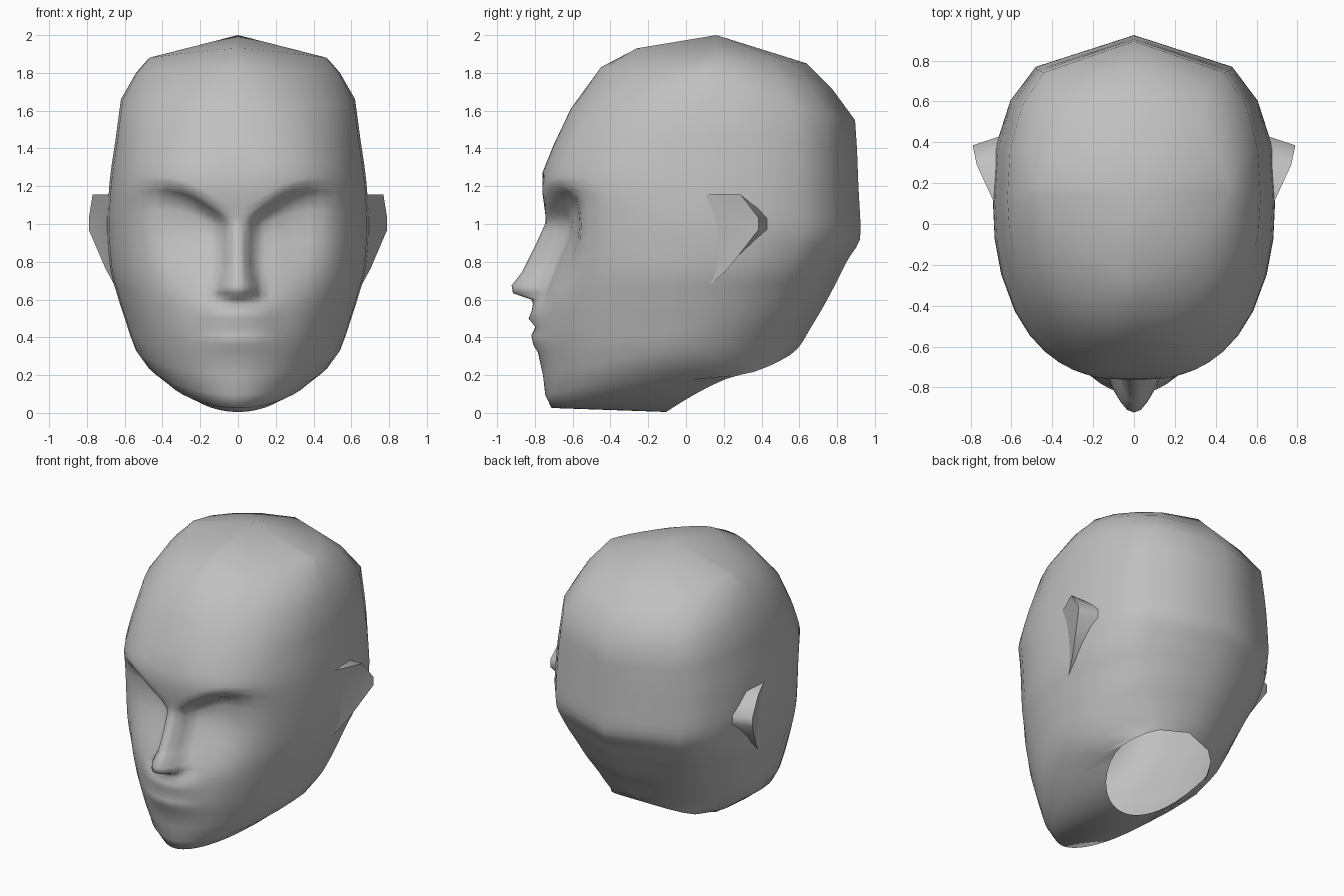
import bpy
import bmesh

cube = bpy.data.objects.get("Cube")
if cube:
    bpy.data.objects.remove(cube, do_unlink=True)

grey = bpy.data.materials.new("clay grey")
grey.use_nodes = True
GREY = (0.53, 0.53, 0.53, 1.0)
grey.diffuse_color = GREY
grey.node_tree.nodes["Principled BSDF"].inputs["Base Color"].default_value = GREY


def slope(rows, i, c):
    """Overshoot-free slope of column c at row i."""
    def secant(k):
        return (rows[k + 1][c] - rows[k][c]) / (rows[k + 1][0] - rows[k][0])
    if i == 0:
        return secant(0)
    if i == len(rows) - 1:
        return secant(i - 1)
    a, b = secant(i - 1), secant(i)
    return 2 * a * b / (a + b) if a * b > 0 else 0


def table(rows, key, smooth=False):
    """Look up key in rows sorted by falling first value."""
    if key >= rows[0][0]:
        return rows[0]
    if key <= rows[-1][0]:
        return rows[-1]
    i = next(k for k in range(len(rows) - 1) if key >= rows[k + 1][0])
    a, b = rows[i], rows[i + 1]
    d = b[0] - a[0]
    f = (key - a[0]) / d
    if not smooth:
        return tuple(p + (q - p) * f for p, q in zip(a, b))
    h = f * f * (3 - 2 * f)
    return tuple(
        p + (q - p) * h + d * f * (1 - f) * ((1 - f) * slope(rows, i, c)
                                             - f * slope(rows, i + 1, c))
        for c, (p, q) in enumerate(zip(a, b)))


def step(lo, hi, v):
    t = min(1.0, max(0.0, (v - lo) / (hi - lo)))
    return t * t * (3 - 2 * t)


# Skull rings: front z, front y, side z, side x, side y, back z, back y,
# roundness of the front half, roundness of the back half
RINGS = [
    (1.93, -0.26, 1.88, 0.47, 0.17, 1.85, 0.64, 1.3, 1.6),
    (1.83, -0.45, 1.80, 0.54, 0.15, 1.72, 0.77, 1.8, 2.2),
    (1.61, -0.61, 1.66, 0.62, 0.13, 1.55, 0.895, 2.2, 2.5),
    (1.42, -0.70, 1.45, 0.648, 0.13, 1.40, 0.905, 2.4, 2.5),
    (1.23, -0.765, 1.22, 0.68, 0.14, 1.22, 0.912, 2.45, 2.45),
    (1.00, -0.742, 1.00, 0.693, 0.15, 0.95, 0.925, 2.4, 2.4),
    (0.75, -0.755, 0.77, 0.678, 0.13, 0.80, 0.85, 2.3, 2.3),
    (0.58, -0.775, 0.62, 0.638, 0.09, 0.67, 0.785, 2.15, 2.15),
    (0.40, -0.790, 0.47, 0.59, 0.06, 0.55, 0.72, 2.0, 2.05),
    (0.20, -0.757, 0.33, 0.54, 0.03, 0.45, 0.66, 1.9, 1.9),
    (0.095, -0.745, 0.25, 0.48, 0.05, 0.38, 0.62, 1.9, 1.9),
    (0.026, -0.712, 0.185, 0.39, 0.13, 0.34, 0.59, 1.9, 1.95),
    (0.005, -0.105, 0.20, 0.34, 0.28, 0.305, 0.55, 2.0, 2.0),
]
# Ring heights at the face; closer together at brow, nose and mouth
HEIGHTS = [1.93, 1.83, 1.61, 1.42, 1.31, 1.23, 1.18, 1.14, 1.105, 1.07, 1.02,
           0.95, 0.88, 0.81, 0.745, 0.675, 0.633, 0.60, 0.575, 0.535, 0.50,
           0.455, 0.41, 0.36, 0.32, 0.20, 0.095, 0.026, 0.005]
# Columns from the face centre to the side, then on to the back
FRONT_X = [0, 0.05, 0.10, 0.15, 0.20, 0.27, 0.35, 0.44, 0.54, 0.64, 0.75,
           0.85, 0.94, 0.985, 1]
BACK_T = [0.3, 0.585, 0.8, 1]

# Feature profiles
BROW = [(0.5, 1.225), (0.35, 1.22), (0.25, 1.185), (0.15, 1.12), (0.05, 1.05)]
NOSE = [(1.01, 0, 0.05), (0.745, 0.113, 0.085), (0.675, 0.160, 0.125),
        (0.633, 0.147, 0.13), (0.60, 0.045, 0.12), (0.575, 0, 0.10)]
LIPS = [(0.60, 0), (0.575, 0.035), (0.535, 0.038), (0.50, 0.050),
        (0.455, 0.010), (0.41, 0.029), (0.36, 0.021), (0.32, 0.003), (0.20, 0)]
BROW_RING = 1.14


def brow_shift(x, height):
    """Bend the rings near the brow so that one follows its arch."""
    near = min((1.42 - height) / (1.42 - BROW_RING),
               (height - 0.745) / (BROW_RING - 0.745))
    return ((table(BROW, x)[1] - BROW_RING) * max(0, near)
            * (1 - step(0.48, 0.68, x)))


def face_offset(x, z):
    """Forward and back shift that forms eye sockets, nose and lips."""
    brow = table(BROW, x)[1]
    offset = (0.125 * step(0, 0.09, brow - z) * step(0.55, 1.02, z)
              * step(0.02, 0.13, x) * (1 - step(0.27, 0.56, x)))
    if 0.575 <= z <= 1.01:
        _, out, width = table(NOSE, z)
        offset -= out * max(0, 1 - (x / width) ** 2)
    if 0.20 <= z <= 0.60:
        offset -= table(LIPS, z)[1] * max(0, 1 - (x / 0.23) ** 2)
    return offset


def ring_points(height):
    pts = []
    side_x = table(RINGS, height, True)[3]
    for u in FRONT_X:
        h = height + brow_shift(u * side_x, height)
        zf, yf, zs, xs, ys, _, _, nf, _ = table(RINGS, h, True)
        t = max(0, 1 - u ** nf) ** (1 / nf)
        x, y, z = xs * u, ys + (yf - ys) * t, zs + (zf - zs) * t ** 1.3
        if y < -0.2:
            y += face_offset(x, z)
        pts.append((x, y, z))
    _, _, zs, xs, ys, zb, yb, _, nb = table(RINGS, height, True)
    for t in BACK_T:
        u = max(0, 1 - t ** nb) ** (1 / nb)
        pts.append((xs * u, ys + (yb - ys) * t, zs + (zb - zs) * t ** 1.5))
    return pts


def finish(bm, name, smooth_angle=None):
    mesh = bpy.data.meshes.new(name)
    bm.to_mesh(mesh)
    bm.free()
    mesh.materials.append(grey)
    obj = bpy.data.objects.new(name, mesh)
    bpy.context.collection.objects.link(obj)
    for p in mesh.polygons:
        p.use_smooth = True
    if smooth_angle:
        bpy.ops.object.select_all(action="DESELECT")
        obj.select_set(True)
        bpy.context.view_layer.objects.active = obj
        bpy.ops.object.shade_smooth_by_angle(angle=smooth_angle)
    mirror = obj.modifiers.new("Mirror", "MIRROR")
    mirror.merge_threshold = 0.0005


# Head: half shell lofted through the rings, open at the neck, then mirrored
bm = bmesh.new()
crown = bm.verts.new((0, 0.16, 2.0))
grid = [[bm.verts.new(p) for p in ring_points(h)] for h in HEIGHTS]
for a, b in zip(grid[0], grid[0][1:]):
    bm.faces.new((crown, a, b))
for upper, lower in zip(grid, grid[1:]):
    for j in range(len(upper) - 1):
        bm.faces.new((upper[j], lower[j], lower[j + 1], upper[j + 1]))
finish(bm, "head")

# Ears: wedge flaps with a hollow outer side, rooted in the skull
bm = bmesh.new()
rim = [bm.verts.new(p) for p in (
    (0.685, 0.105, 1.155), (0.77, 0.29, 1.155), (0.79, 0.385, 1.03),
    (0.79, 0.385, 0.97), (0.70, 0.22, 0.76), (0.65, 0.12, 0.67))]
root = [bm.verts.new((0.61, v.co.y + (0.06 if v.co.y > 0.3 else 0), v.co.z))
        for v in rim]
hollow = bm.verts.new((0.72, 0.23, 1.03))
for i in range(len(rim)):
    k = (i + 1) % len(rim)
    bm.faces.new((hollow, rim[k], rim[i]))
    bm.faces.new((rim[i], rim[k], root[k], root[i]))
finish(bm, "ears", 1.0)
